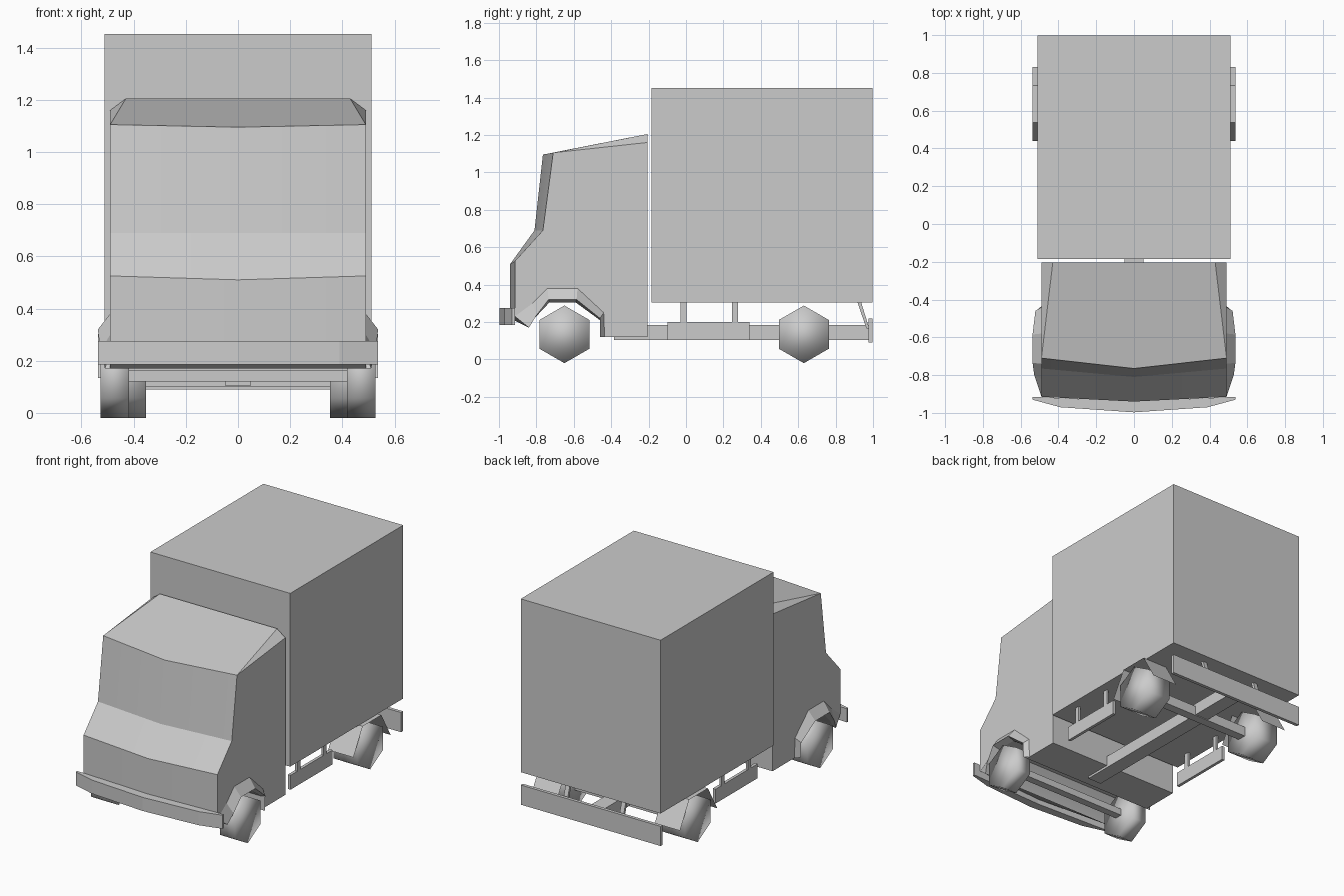
import bpy, bmesh, math
from mathutils import Vector, Matrix

cube = bpy.data.objects.get("Cube")
if cube:
    bpy.data.objects.remove(cube, do_unlink=True)

grey = bpy.data.materials.new("plain grey")
grey.use_nodes = True
COLOUR = (0.6, 0.6, 0.6, 1)
grey.diffuse_color = COLOUR
grey.node_tree.nodes["Principled BSDF"].inputs["Base Color"].default_value = COLOUR


def finish(name, bm, smooth=None, fix_normals=True):
    if fix_normals:
        bmesh.ops.recalc_face_normals(bm, faces=bm.faces)
    mesh = bpy.data.meshes.new(name)
    bm.to_mesh(mesh)
    bm.free()
    mesh.materials.append(grey)
    obj = bpy.data.objects.new(name, mesh)
    bpy.context.collection.objects.link(obj)
    if smooth:
        bpy.ops.object.select_all(action='DESELECT')
        obj.select_set(True)
        bpy.context.view_layer.objects.active = obj
        bpy.ops.object.shade_smooth_by_angle(angle=math.radians(smooth))
    return obj


def box(name, x, y, z):
    bm = bmesh.new()
    size = Matrix.Diagonal((x[1] - x[0], y[1] - y[0], z[1] - z[0], 1))
    mid = Matrix.Translation((sum(x) / 2, sum(y) / 2, sum(z) / 2))
    bmesh.ops.create_cube(bm, size=1, matrix=mid @ size)
    return finish(name, bm)


def mirrored_box(name, x, y, z):
    box("left_" + name, x, y, z)
    box("right_" + name, (-x[1], -x[0]), y, z)


def strip(bm, a, b):
    for i in range(len(a) - 1):
        bm.faces.new((a[i], a[i + 1], b[i + 1], b[i]))


# Cab: front panels in three columns, with the wheel arch cut right through
W = 0.49
front = [(-.915, .23), (-.915, .525), (-.765, .69), (-.71, 1.105)]
centre = [(-.94, .22), (-.94, .51), (-.81, .69), (-.765, 1.095)]
arch = [(-.84, .17), (-.81, .22), (-.73, .305), (-.59, .305), (-.46, .21), (-.46, .12)]
REAR = -.205

bm = bmesh.new()
row = lambda pts, x: [bm.verts.new((x, y, z)) for y, z in pts]
fr, fc, fl = row(front, -W), row(centre, 0), row(front, W)
ar, al = row(arch, -W), row(arch, W)
rear = [(REAR, .12), (REAR, 1.16)]
rr, rl = row(rear, -W), row(rear, W)
tr, tl = row([(REAR, 1.205)], -.43)[0], row([(REAR, 1.205)], .43)[0]
strip(bm, fr, fc)
strip(bm, fc, fl)
strip(bm, ar + rr[:1], al + rl[:1])
bm.faces.new((fr[0], fc[0], fl[0], al[0], ar[0]))
bm.faces.new((rr[0], rl[0], rl[1], tl, tr, rr[1]))
for f, a, r, t in ((fr, ar, rr, tr), (fl, al, rl, tl)):
    bm.faces.new(f[::-1] + a + r)
    bm.faces.new((f[3], r[1], t))
    bm.faces.new((f[3], t, fc[3]))
bm.faces.new((fc[3], tl, tr))
finish("cab", bm, 20)

# Flared wheel arches on the cab sides
outer = [(-.915, .23), (-.82, .30), (-.74, .38), (-.58, .38), (-.44, .25), (-.435, .12)]
lip = [(-.84, .17), (-.80, .235), (-.735, .32), (-.585, .32), (-.46, .22), (-.46, .12)]
lip_x = [.51, .528, .537, .537, .522, .518]
for side, label in ((1, "left"), (-1, "right")):
    bm = bmesh.new()
    a = row(outer, side * W)
    b = [bm.verts.new((side * x, y, z)) for x, (y, z) in zip(lip_x, lip)]
    c = row(arch, side * W)
    strip(bm, a, b)
    strip(bm, b, c)
    bm.normal_update()
    if sum(f.normal.x for f in bm.faces) * side < 0:
        bmesh.ops.reverse_faces(bm, faces=bm.faces)
    finish(label + "_front_flare", bm, fix_normals=False)

# Curved front bumper
bm = bmesh.new()
outline = [(-.537, -.915), (-.537, -.93), (-.39, -.97), (0, -.997),
           (.39, -.97), (.537, -.93), (.537, -.915), (0, -.938)]
face = bm.faces.new([bm.verts.new((x, y, .185)) for x, y in outline])
top = bmesh.ops.extrude_face_region(bm, geom=[face])["geom"]
bmesh.ops.translate(bm, vec=(0, 0, .09), verts=[v for v in top if isinstance(v, bmesh.types.BMVert)])
finish("front_bumper", bm)

# Cargo body and chassis
box("cargo_box", (-.512, .512), (-.185, .997), (.305, 1.452))
box("chassis_rail", (-.05, .05), (-.385, .98), (.105, .185))
box("rear_bumper", (-.512, .512), (.975, .997), (.09, .22))
box("rear_axle", (-.36, .36), (.6, .66), (.1, .165))
box("front_axle", (-.42, .42), (-.675, -.625), (.12, .165))
mirrored_box("side_guard", (.435, .455), (-.1, .34), (.105, .2))
for label, y in (("front", -.03), ("rear", .245)):
    mirrored_box(label + "_guard_post", (.44, .455), (y, y + .032), (.2, .305))

# Slanted struts holding the rear bumper
for side, label in ((1, "left"), (-1, "right")):
    bm = bmesh.new()
    ends = [(.915, .31), (.935, .31), (.98, .165), (.965, .165)]
    strip_a, strip_b = row(ends, side * .19), row(ends, side * .22)
    strip(bm, strip_a + strip_a[:1], strip_b + strip_b[:1])
    bm.faces.new(strip_a)
    bm.faces.new(strip_b)
    finish(label + "_bumper_strut", bm)

# Six-sided wheels, fully smooth shaded
turn = Matrix.Rotation(math.pi / 2, 4, 'Y') @ Matrix.Rotation(math.pi / 2, 4, 'Z')
for end, y, inner, outer_x in (("front", -.65, .418, .527), ("rear", .63, .352, .527)):
    for side, label in ((1, "left"), (-1, "right")):
        bm = bmesh.new()
        place = Matrix.Translation((side * (inner + outer_x) / 2, y, .134))
        bmesh.ops.create_cone(bm, cap_ends=True, segments=6, radius1=.154, radius2=.154,
                              depth=outer_x - inner, matrix=place @ turn)
        finish(f"{label}_{end}_wheel", bm, 180)

# Thin half-hexagon mudguards over the rear wheels
for side, label in ((1, "left"), (-1, "right")):
    bm = bmesh.new()
    R = .195
    guard = [(.635 - R * math.cos(k * math.pi / 3), .134 + R * math.sin(k * math.pi / 3))
             for k in range(4)]
    strip(bm, row(guard, side * .352), row(guard, side * .537))
    bm.normal_update()
    if sum(f.normal.z for f in bm.faces) < 0:
        bmesh.ops.reverse_faces(bm, faces=bm.faces)
    finish(label + "_rear_mudguard", bm, fix_normals=False)
